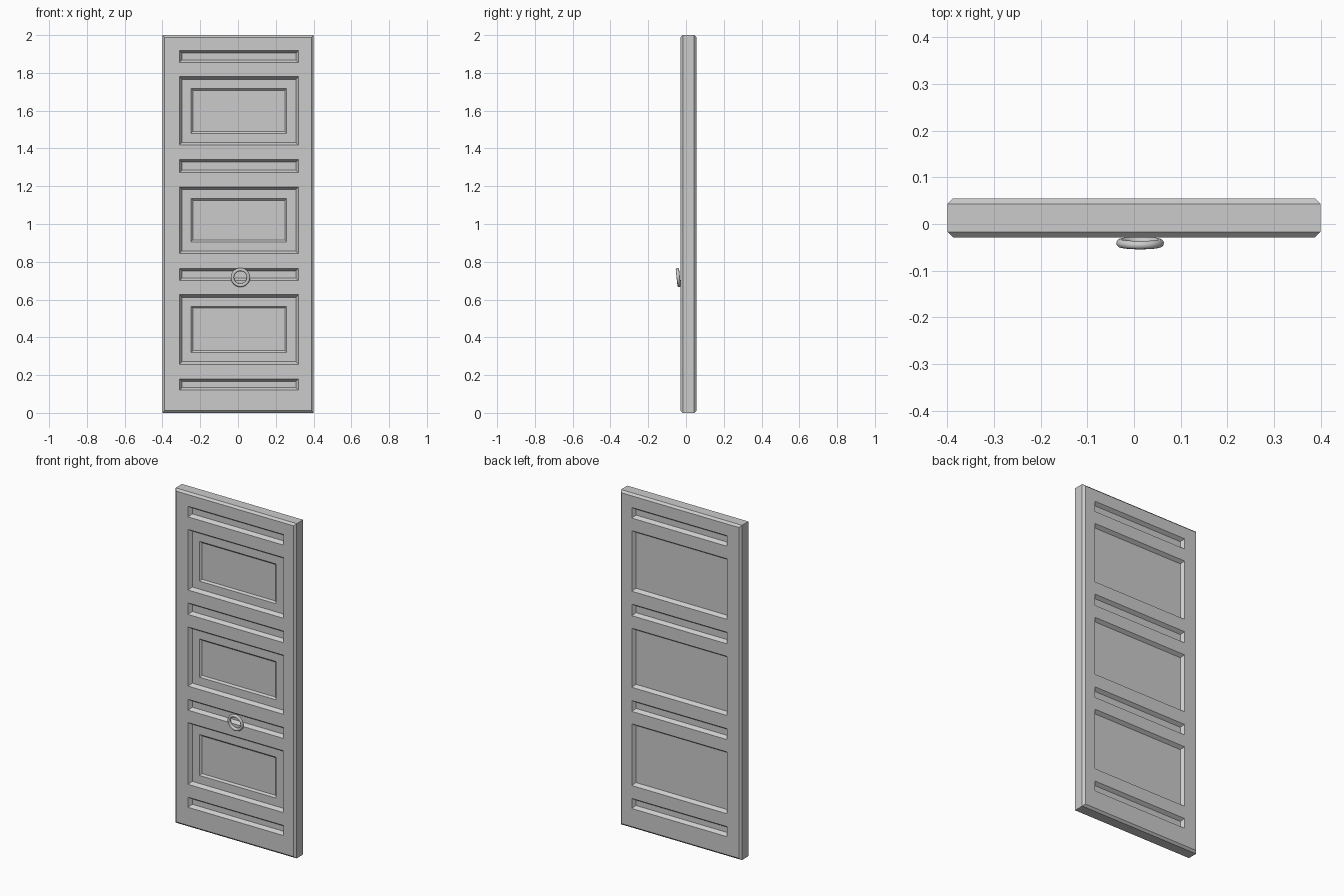
import bpy, bmesh, math

if "Cube" in bpy.data.objects:
    bpy.data.objects.remove(bpy.data.objects["Cube"])

FRONT, BACK, CH = -0.029, 0.055, 0.012
XS = [-0.4 + CH, -0.31, 0.32, 0.4 - CH]
# row borders: slots and panels alternate with plain rails
ZS = [CH, 0.12, 0.18, 0.257, 0.626, 0.70, 0.765, 0.844, 1.197,
      1.272, 1.341, 1.418, 1.78, 1.855, 1.918, 2 - CH]

bm = bmesh.new()


def face_grid(y):
    """Flat grid at depth y; returns its faces, keyed by (column, row)."""
    v = [[bm.verts.new((x, y, z)) for z in ZS] for x in XS]
    return {(i, j): bm.faces.new((v[i][j], v[i + 1][j], v[i + 1][j + 1], v[i][j + 1]))
            for i in range(len(XS) - 1) for j in range(len(ZS) - 1)}


def outward(co, y, full):
    """Move a border point to the chamfered or the full outline."""
    d = 0 if full else CH
    if abs(co.x) > 0.4 - CH - 0.001:
        co.x = math.copysign(0.4 - d, co.x)
    if co.z < CH + 0.001:
        co.z = d
    elif co.z > 2 - CH - 0.001:
        co.z = 2 - d
    co.y = y


# front sheet, chamfered rim, back sheet
front = face_grid(FRONT)
edges = [e for e in bm.edges if e.is_boundary]
for y, full in ((FRONT + CH, True), (BACK - CH, True), (BACK, False)):
    geom = bmesh.ops.extrude_edge_only(bm, edges=edges)["geom"]
    for g in geom:
        if isinstance(g, bmesh.types.BMVert):
            outward(g.co, y, full)
    edges = [g for g in geom if isinstance(g, bmesh.types.BMEdge) and g.is_boundary]
back = face_grid(BACK)
bmesh.ops.remove_doubles(bm, verts=bm.verts[:], dist=0.0005)
bmesh.ops.recalc_face_normals(bm, faces=bm.faces[:])


def inset(faces, thickness, depth):
    bmesh.ops.inset_individual(bm, faces=faces, thickness=thickness,
                               depth=depth, use_even_offset=True)


# recessed slots and panels on both sides, second step on front panels only
rows = range(1, len(ZS) - 1, 2)
for side in (front, back):
    inset([side[1, j] for j in rows], 0.014, -0.02)
panels = [front[1, j] for j in rows if ZS[j + 1] - ZS[j] > 0.2]
inset(panels, 0.048, 0)
inset(panels, 0.01, -0.01)

mesh = bpy.data.meshes.new("door_slab")
bm.to_mesh(mesh)
bm.free()
bpy.context.collection.objects.link(bpy.data.objects.new("door_slab", mesh))

# ring handle, lower edge tilted outward
bpy.ops.mesh.primitive_torus_add(
    major_radius=0.042, minor_radius=0.009, major_segments=48, minor_segments=12,
    location=(0.013, -0.041, 0.717), rotation=(math.radians(90 + 6), 0, 0))
ring = bpy.context.object
ring.name = "ring_handle"
bpy.ops.object.shade_smooth()
